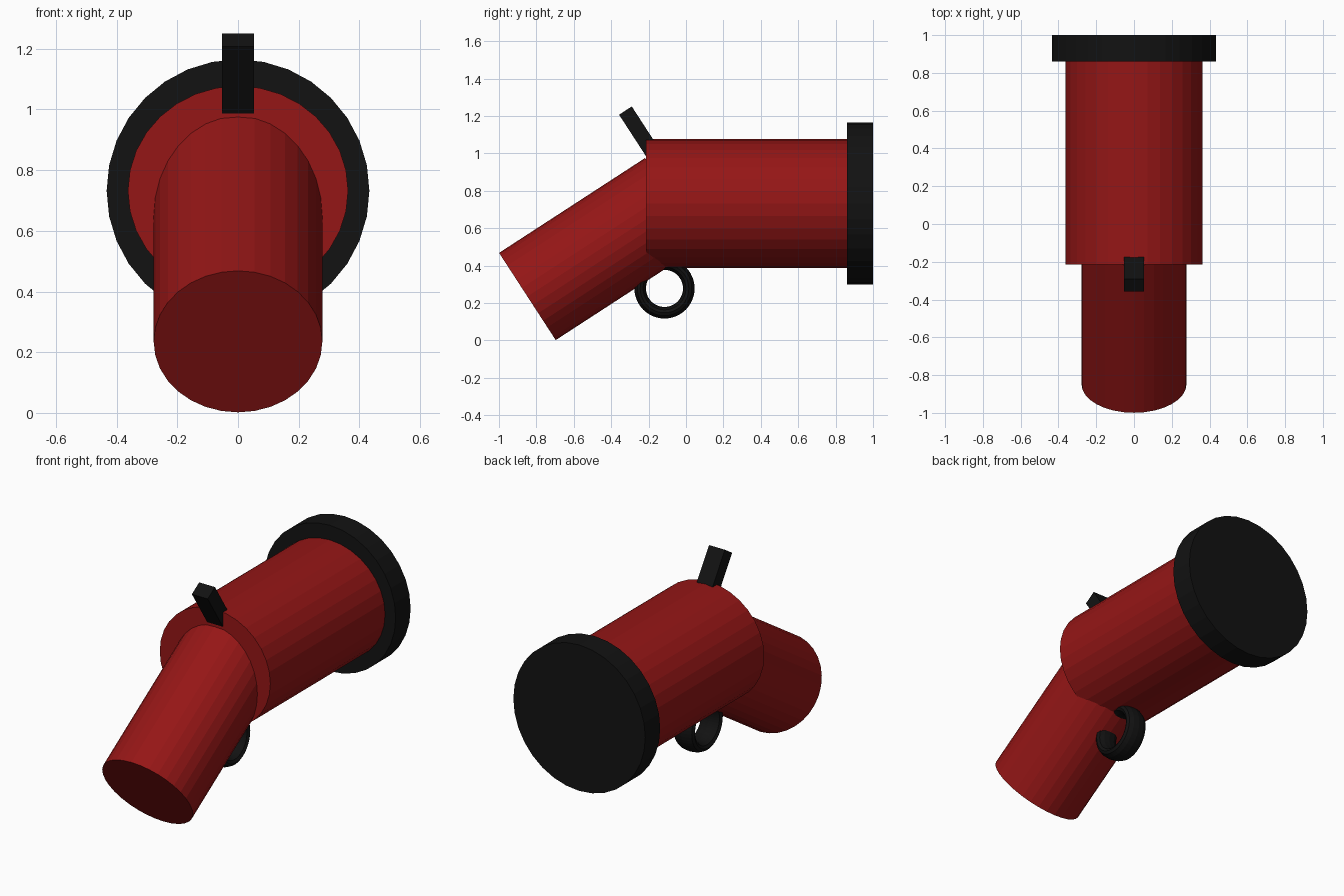
import bpy
from math import atan2, pi
from mathutils import Vector

if "Cube" in bpy.data.objects:
    bpy.data.objects.remove(bpy.data.objects["Cube"])


def material(name, color):
    m = bpy.data.materials.new(name)
    m.diffuse_color = color
    m.use_nodes = True
    m.node_tree.nodes["Principled BSDF"].inputs["Base Color"].default_value = m.diffuse_color
    return m


RED = material("red", (0.30, 0.008, 0.008, 1))
BLACK = material("black", (0.006, 0.006, 0.006, 1))


def finish(name, mat, scale=(1, 1, 1)):
    ob = bpy.context.object
    ob.name = name
    ob.scale = scale
    ob.data.materials.append(mat)
    return ob


def cylinder(name, start, end, radius, mat, squash=1.0):
    """Cylinder between two (y, z) points on the x = 0 plane."""
    a, b = Vector((0, *start)), Vector((0, *end))
    d = b - a
    bpy.ops.mesh.primitive_cylinder_add(
        vertices=32, radius=radius, depth=d.length, location=(a + b) / 2,
        rotation=(atan2(d.z, d.y) - pi / 2, 0, 0))
    return finish(name, mat, (1, squash, 1))


# Straight main body and its black end cap
cylinder("main_body", (-0.215, 0.732), (0.87, 0.732), 0.363, RED, 0.952)
cylinder("end_cap", (0.86, 0.732), (1.0, 0.732), 0.433, BLACK)

# Tilted front tube, running into the body
axis = Vector((0.839, 0.545))
front = Vector((-0.848, 0.235))
cylinder("tilted_tube", front, front + axis * 0.93, 0.278, RED)

# Square lever standing at right angles to the tube
up = Vector((-0.545, 0.839))
top = Vector((-0.324, 1.229))
mid = top - up * 0.18
bpy.ops.mesh.primitive_cube_add(size=1, location=(0, mid.x, mid.y),
                                rotation=(atan2(up.y, up.x) - pi / 2, 0, 0))
finish("lever", BLACK, (0.104, 0.081, 0.36))

# Wide ring underneath
bpy.ops.mesh.primitive_torus_add(major_radius=0.13, minor_radius=0.031,
                                 major_segments=48, minor_segments=12,
                                 location=(0, -0.115, 0.278),
                                 rotation=(0, pi / 2, 0))
finish("trigger_ring", BLACK, (1, 1, 2.2))
